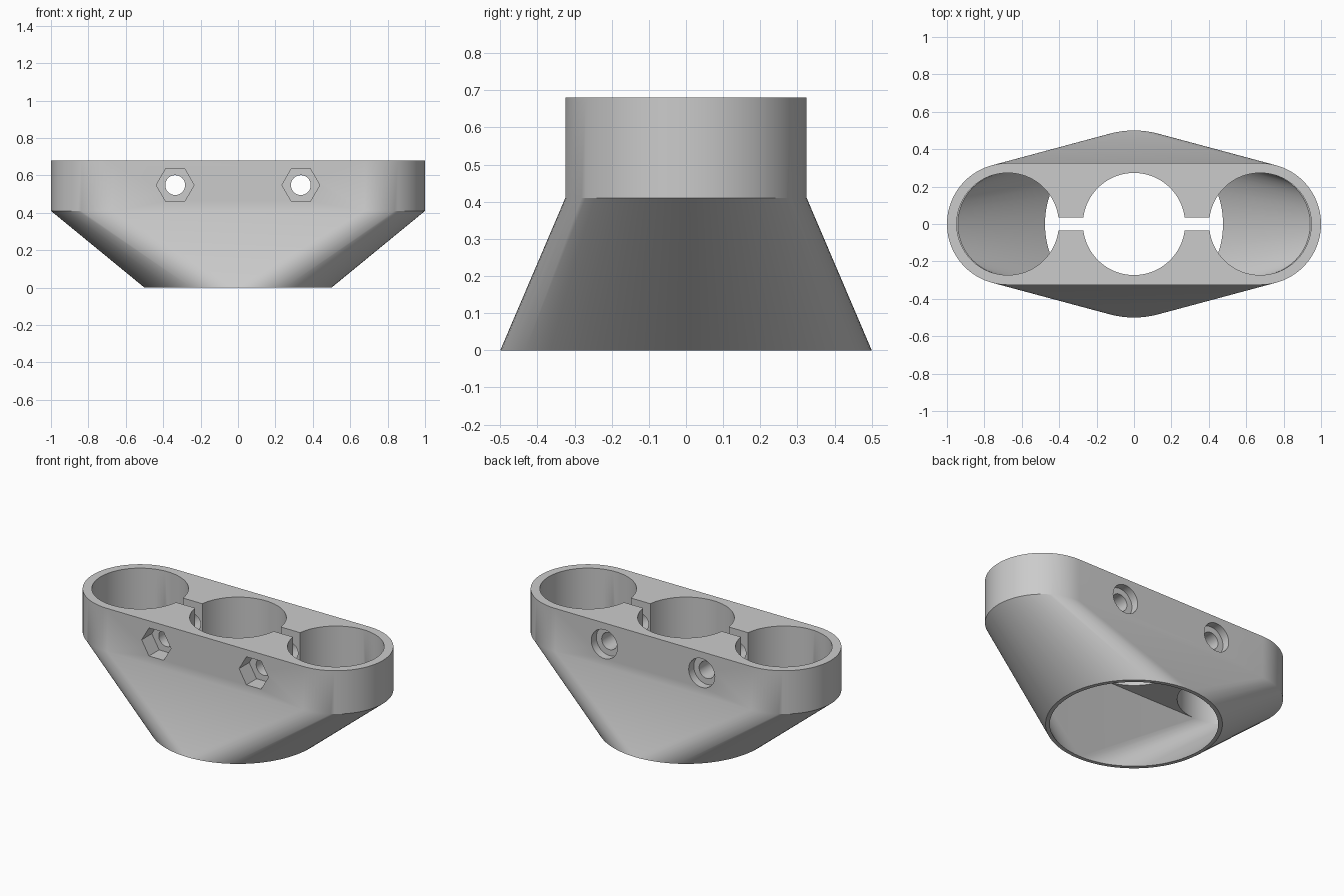
import bpy, bmesh
from math import cos, sin, pi, radians
from mathutils import Vector

if "Cube" in bpy.data.objects:
    bpy.data.objects.remove(bpy.data.objects["Cube"], do_unlink=True)

SPREAD, TUBE_R, WALL_R, FOOT_R = 0.675, 0.273, 0.325, 0.5
WAIST, TOP, BOLT_X, BOLT_Z = 0.41, 0.68, 0.336, 0.548

grey = bpy.data.materials.new("plain grey")
grey.use_nodes = True
grey.diffuse_color = (0.6, 0.6, 0.6, 1)
grey.node_tree.nodes["Principled BSDF"].inputs["Base Color"].default_value = (0.6, 0.6, 0.6, 1)


def ring(r, z, n=96):
    return [(r * cos(2 * pi * i / n), r * sin(2 * pi * i / n), z) for i in range(n)]


def stadium(r, z, n=96):
    pts = []
    for i in range(n // 2 + 1):
        a = pi * i / (n // 2) - pi / 2
        pts += [(SPREAD + r * cos(a), r * sin(a), z), (-SPREAD - r * cos(a), r * sin(a), z)]
    return pts


def hull(name, points, extrude_dir=0, length=0):
    """Convex solid around the points, with one flat cap optionally pulled out."""
    bm = bmesh.new()
    for p in points:
        bm.verts.new(p)
    bmesh.ops.convex_hull(bm, input=bm.verts[:])
    bmesh.ops.dissolve_limit(bm, angle_limit=0.002, verts=bm.verts[:], edges=bm.edges[:])
    bmesh.ops.recalc_face_normals(bm, faces=bm.faces[:])
    if extrude_dir:
        cap = max(bm.faces, key=lambda f: f.normal.z * extrude_dir)
        made = bmesh.ops.extrude_face_region(bm, geom=[cap])["geom"]
        if cap.is_valid:
            bmesh.ops.delete(bm, geom=[cap], context="FACES_ONLY")
        verts = [g for g in made if isinstance(g, bmesh.types.BMVert)]
        bmesh.ops.translate(bm, verts=verts, vec=Vector((0, 0, extrude_dir * length)))
        bmesh.ops.recalc_face_normals(bm, faces=bm.faces[:])
    mesh = bpy.data.meshes.new(name)
    bm.to_mesh(mesh)
    bm.free()
    mesh.materials.append(grey)
    obj = bpy.data.objects.new(name, mesh)
    bpy.context.collection.objects.link(obj)
    return obj


def bore_y(name, x, r, y0, y1, n):
    """Prism along y at bolt height."""
    return hull(name, [(x + px, y, BOLT_Z + pz) for px, pz, _ in ring(r, 0, n) for y in (y0, y1)])


# Outer body: round foot lofted to a long waist, then a straight collar
body = hull("adapter_body", stadium(WALL_R, WAIST) + ring(FOOT_R, 0), 1, TOP - WAIST)

# Hollow funnel inside the foot
cutters = [hull("funnel_cutter", stadium(TUBE_R, WAIST) + ring(FOOT_R - 0.024, 0), -1, 0.1)]

# Three tube sockets through the collar
for x in (-SPREAD, 0, SPREAD):
    pts = [(px + x, py, z) for z in (WAIST - 0.005, TOP + 0.1) for px, py, _ in ring(TUBE_R, z)]
    cutters.append(hull("socket_cutter", pts))

# Clamping slots and bolt holes with a hexagon nut pocket and a round head pocket
for side in (-1, 1):
    x = side * BOLT_X
    cutters.append(hull("slot_cutter", [(x + dx, dy, z) for dx in (-0.12, 0.12)
                                        for dy in (-0.035, 0.035) for z in (WAIST - 0.05, TOP + 0.1)]))
    cutters.append(bore_y("bolt_cutter", x, 0.053, -0.6, 0.6, 48))
    cutters.append(bore_y("nut_cutter", x, 0.101, -0.6, -WALL_R + 0.1, 6))
    cutters.append(bore_y("head_cutter", x, 0.09, WALL_R - 0.05, 0.6, 48))

bpy.ops.object.select_all(action="DESELECT")
body.select_set(True)
bpy.context.view_layer.objects.active = body
for cutter in cutters:
    cutter.hide_render = True
    mod = body.modifiers.new("cut", "BOOLEAN")
    mod.operation, mod.solver, mod.object = "DIFFERENCE", "EXACT", cutter
    bpy.ops.object.modifier_apply(modifier=mod.name)
    bpy.data.objects.remove(cutter, do_unlink=True)

bpy.ops.object.shade_smooth_by_angle(angle=radians(22))
